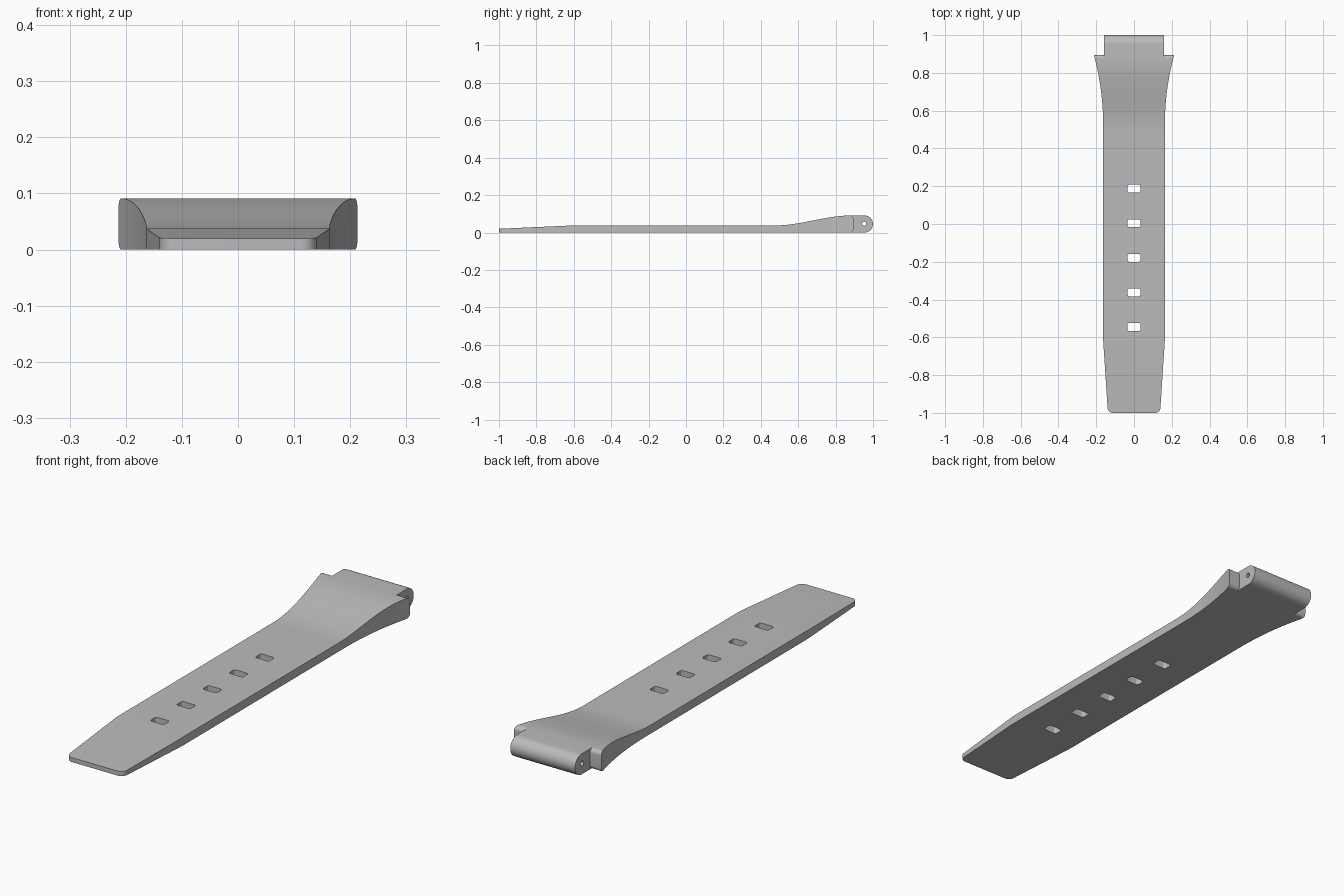
import bpy, bmesh
from math import sin, cos, pi, radians
from mathutils import Vector

if "Cube" in bpy.data.objects:
    bpy.data.objects.remove(bpy.data.objects["Cube"])

grey = bpy.data.materials.new("strap grey")
grey.use_nodes = True
COLOUR = (0.5, 0.5, 0.5, 1)
grey.diffuse_color = COLOUR
grey.node_tree.nodes["Principled BSDF"].inputs["Base Color"].default_value = COLOUR


def arc(cx, cy, r, a0, a1, n):
    steps = [radians(a0 + (a1 - a0) * i / n) for i in range(n + 1)]
    return [(cx + r * cos(a), cy + r * sin(a)) for a in steps]


def prism(name, points, axis, lo, hi):
    """Extrude a profile: (x, y) points along z, or (y, z) points along x."""
    bm = bmesh.new()
    place = (lambda p, d: (p[0], p[1], d)) if axis == "z" else (lambda p, d: (d, p[0], p[1]))
    face = bm.faces.new([bm.verts.new(place(p, lo)) for p in points])
    out = bmesh.ops.extrude_face_region(bm, geom=[face])
    shift = Vector(place((0, 0), hi - lo))
    bmesh.ops.translate(bm, vec=shift, verts=[v for v in out["geom"] if isinstance(v, bmesh.types.BMVert)])
    bmesh.ops.recalc_face_normals(bm, faces=bm.faces)
    mesh = bpy.data.meshes.new(name)
    bm.to_mesh(mesh)
    bm.free()
    mesh.materials.append(grey)
    obj = bpy.data.objects.new(name, mesh)
    bpy.context.collection.objects.link(obj)
    return obj


def combine(target, tool, operation):
    mod = target.modifiers.new(tool.name, "BOOLEAN")
    mod.operation, mod.solver, mod.object = operation, "EXACT", tool
    bpy.context.view_layer.objects.active = target
    bpy.ops.object.modifier_apply(modifier=mod.name)
    bpy.data.objects.remove(tool)


# Side profile: thin tip, flat length, smooth rise, round pin lug
THIN, THICK, R = 0.038, 0.091, 0.0455
profile = [(-1, 0), (-1, 0.02), (-0.6, THIN)]
for i in range(21):
    t = i / 20
    profile.append((0.48 + 0.4 * t, THIN + (THICK - THIN) * t * t * (3 - 2 * t)))
profile += arc(1 - R, R, R, 90, -90, 24)
strap = prism("watch_strap", profile, "x", -0.3, 0.3)

# Plan outline: tapered tip with round corners, flared shoulders
right = arc(0.112, -0.972, 0.028, -90, 0, 8) + [(0.163, -0.62)]
for i in range(17):
    t = i / 16
    right.append((0.163 + 0.05 * t ** 2.2, 0.5 + 0.395 * t))
right.append((0.213, 1.1))
outline = right + [(-x, y) for x, y in reversed(right)]
combine(strap, prism("outline", outline, "z", -0.1, 0.2), "INTERSECT")

# Notches either side of the lug, leaving rounded shoulder ends
END, r = 0.895, 0.018
notch = [(END - r, -0.05)] + arc(END - r, r, r, -90, 0, 6)
notch += arc(END - r, THICK - r, r, 0, 90, 6) + [(END - r, 0.15), (1.1, 0.15), (1.1, -0.05)]
for side in (-1, 1):
    lo, hi = sorted((side * 0.158, side * 0.35))
    combine(strap, prism("notch", notch, "x", lo, hi), "DIFFERENCE")

# Buckle slots
for k in range(5):
    y = 0.187 - 0.183 * k
    slot = []
    for sx, sy, a in ((1, 1, 0), (-1, 1, 90), (-1, -1, 180), (1, -1, 270)):
        slot += arc(sx * 0.024, y + sy * 0.011, 0.01, a, a + 90, 5)
    combine(strap, prism("slot", slot, "z", -0.1, 0.2), "DIFFERENCE")

# Spring bar hole through the lug
hole = arc(0.952, 0.047, 0.011, 0, 345, 23)
combine(strap, prism("pin_hole", hole, "x", -0.3, 0.3), "DIFFERENCE")

# Smooth shading with sharp edges kept
bpy.ops.object.select_all(action="DESELECT")
strap.select_set(True)
bpy.context.view_layer.objects.active = strap
bpy.ops.object.shade_smooth_by_angle(angle=radians(30))
